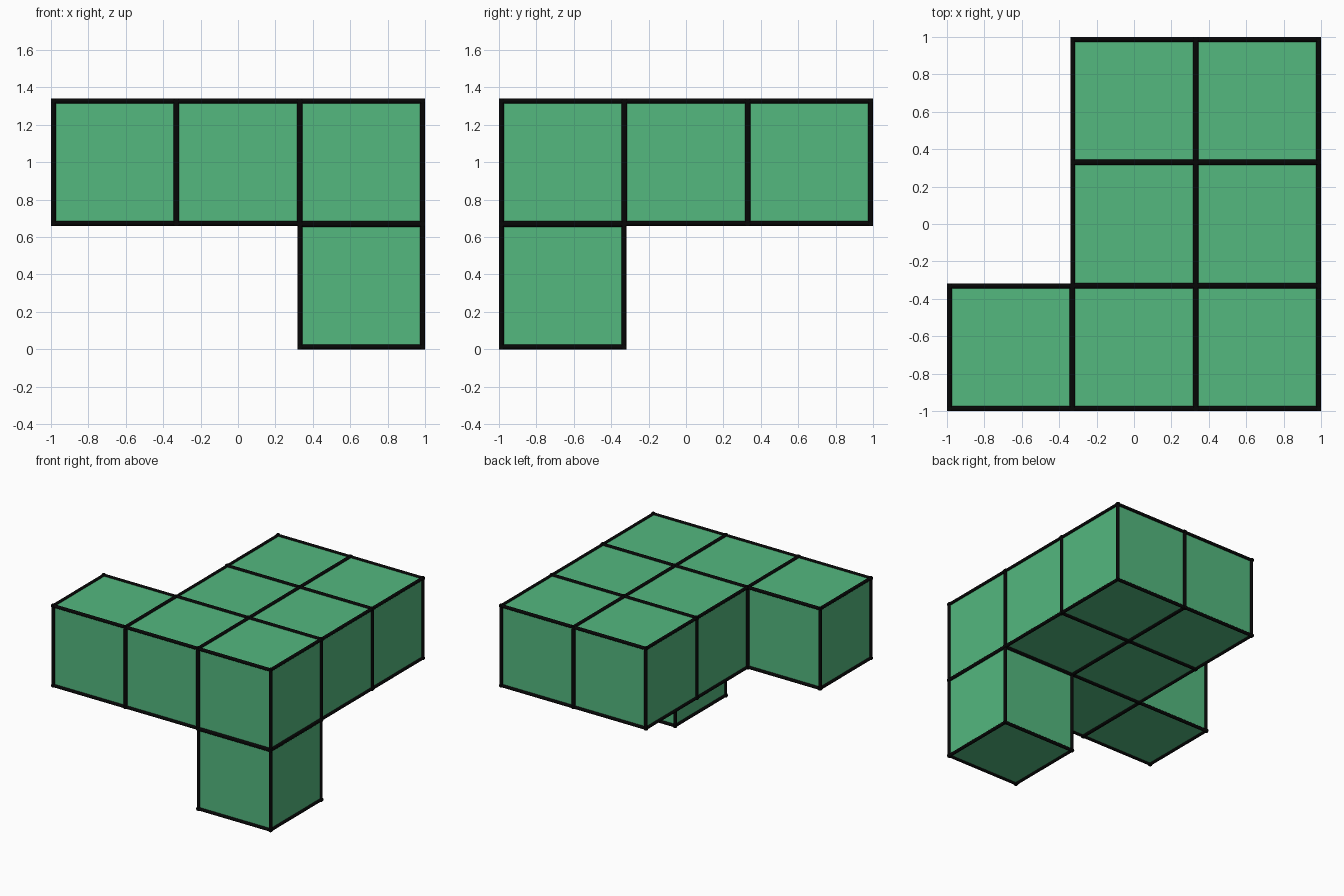
import bpy
import bmesh
from math import pi
from mathutils import Matrix, Vector

if "Cube" in bpy.data.objects:
    bpy.data.objects.remove(bpy.data.objects["Cube"], do_unlink=True)


def make_material(name, colour):
    mat = bpy.data.materials.new(name)
    mat.use_nodes = True
    mat.diffuse_color = (*colour, 1)
    mat.node_tree.nodes["Principled BSDF"].inputs["Base Color"].default_value = (*colour, 1)
    return mat


green = make_material("green", (0.087, 0.479, 0.212))
black = make_material("black", (0.002, 0.002, 0.002))

RADIUS = 0.013                            # edge rod radius
GAP = 0.005                               # space between neighbouring blocks
SIDE = (2 - 2 * GAP - 2 * RADIUS) / 3     # block side
PITCH = SIDE + GAP


def make_mesh(name, mat, build):
    bm = bmesh.new()
    build(bm)
    mesh = bpy.data.meshes.new(name)
    bm.to_mesh(mesh)
    bm.free()
    mesh.materials.append(mat)
    return mesh


def build_block(bm):
    bmesh.ops.create_cube(bm, size=SIDE)


# Twelve rods along the block edges, overlapping at the corners
def build_frame(bm):
    h = SIDE / 2
    turns = (Matrix.Identity(4), Matrix.Rotation(pi / 2, 4, "X"), Matrix.Rotation(pi / 2, 4, "Y"))
    for turn in turns:
        for u in (-h, h):
            for v in (-h, h):
                bmesh.ops.create_cone(
                    bm, cap_ends=True, segments=12, radius1=RADIUS, radius2=RADIUS,
                    depth=SIDE + 2 * RADIUS,
                    matrix=turn @ Matrix.Translation((u, v, 0)))


block_mesh = make_mesh("block", green, build_block)
frame_mesh = make_mesh("edge_frame", black, build_frame)

# Grid cells: upper slab, arm to the right, and one leg underneath
cells = {"arm": (-1, -1, 1), "leg": (1, -1, 0)}
for row, row_name in zip((-1, 0, 1), ("front", "middle", "back")):
    for col, side in ((0, "right"), (1, "left")):
        cells[f"{row_name}_{side}"] = (col, row, 1)

base = Vector((0, 0, RADIUS + SIDE / 2))
for name, cell in cells.items():
    for part, mesh in (("block", block_mesh), ("edge_frame", frame_mesh)):
        obj = bpy.data.objects.new(f"{name}_{part}", mesh)
        obj.location = base + PITCH * Vector(cell)
        bpy.context.collection.objects.link(obj)
